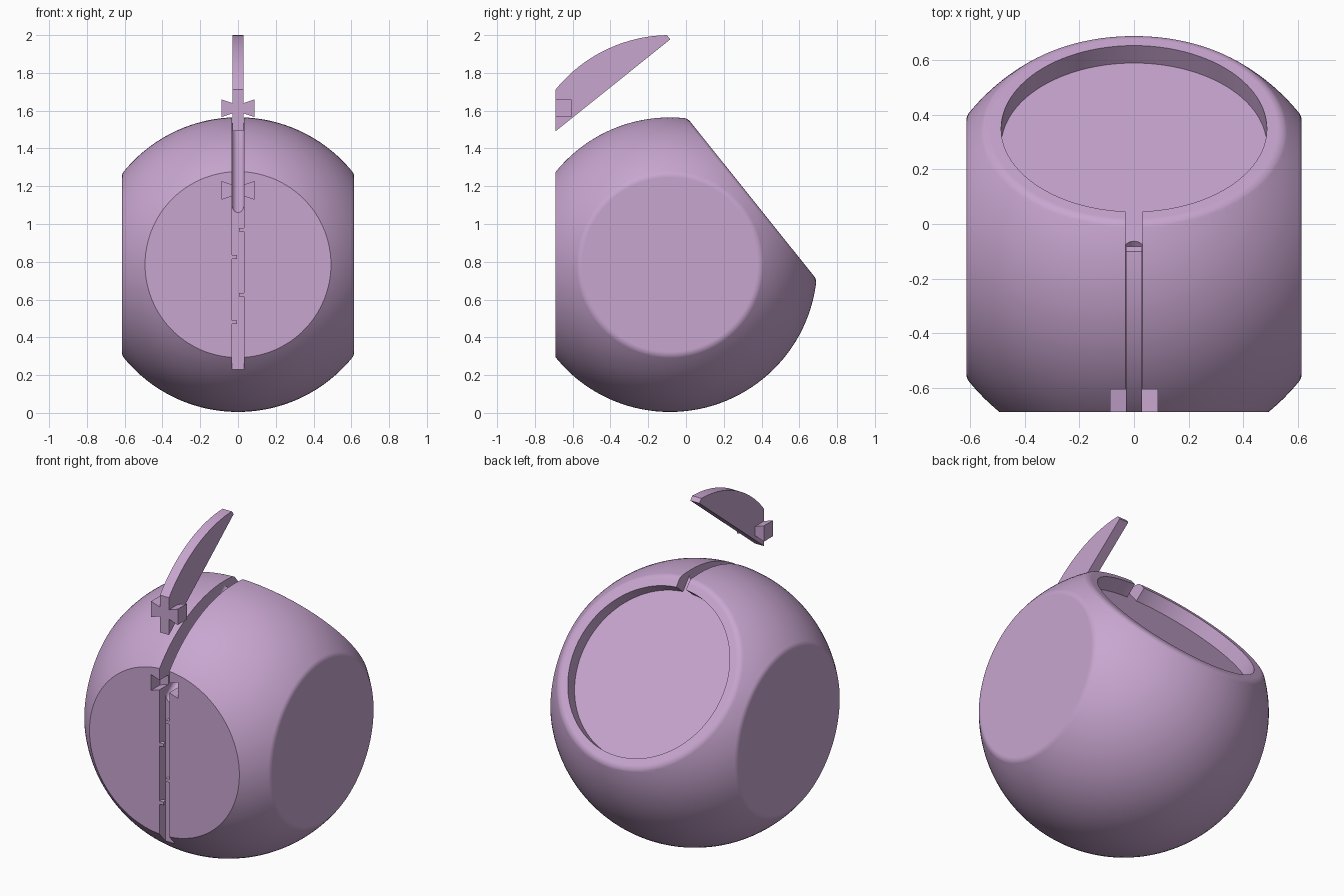
import bpy, bmesh
from math import sin, cos, pi, sqrt, atan2, radians
from mathutils import Matrix, Vector

if "Cube" in bpy.data.objects:
    bpy.data.objects.remove(bpy.data.objects["Cube"], do_unlink=True)

R = 0.78                                  # ball radius
CENTRE = Vector((0, -0.085, 0.785))
SIDE, TILT, FLOOR = 0.615, 0.557, 0.475   # distances of the flats from the centre
RECESS, FILLET = 0.487, 0.05
FRONT = -0.69
SLOT, CHORD = 0.032, 0.59                 # slot half width, offset of the tube axis
LIFT = 0.435                              # how far the fin floats above its slot
ANGLE = radians(51.3)

MOVE = Matrix.Translation(CENTRE)
TILTED = MOVE @ Matrix.Rotation(-ANGLE, 4, 'X')
SIDEWAYS = MOVE @ Matrix.Rotation(pi / 2, 4, 'Y')
FACING = Matrix.Rotation(pi / 2, 4, 'X')            # local z points to the front
PROFILE = Matrix(((0, 0, 1, 0), (1, 0, 0, 0), (0, 1, 0, 0), (0, 0, 0, 1)))
UP = Matrix.Translation((0, 0, LIFT))

lilac = bpy.data.materials.new("lilac")
lilac.use_nodes = True
lilac.diffuse_color = (0.58, 0.38, 0.63, 1)
lilac.node_tree.nodes["Principled BSDF"].inputs["Base Color"].default_value = lilac.diffuse_color


def finish(bm, name, matrix):
    bmesh.ops.recalc_face_normals(bm, faces=bm.faces)
    mesh = bpy.data.meshes.new(name)
    bm.to_mesh(mesh)
    bm.free()
    mesh.transform(matrix)
    mesh.materials.append(lilac)
    obj = bpy.data.objects.new(name, mesh)
    bpy.context.collection.objects.link(obj)
    return obj


def lathe(name, points, matrix, steps=128):
    """Revolve (radius, height) points about local z."""
    bm = bmesh.new()
    verts = [bm.verts.new((r, 0, h)) for r, h in points]
    edges = [bm.edges.new(pair) for pair in zip(verts, verts[1:])]
    bmesh.ops.spin(bm, geom=verts + edges, cent=(0, 0, 0), axis=(0, 0, 1),
                   angle=2 * pi, steps=steps)
    bmesh.ops.remove_doubles(bm, verts=bm.verts, dist=1e-5)
    return finish(bm, name, matrix)


def prism(name, points, low, high, matrix):
    """Extrude a flat outline along local z."""
    bm = bmesh.new()
    face = bm.faces.new([bm.verts.new((a, b, low)) for a, b in points])
    ext = bmesh.ops.extrude_face_region(bm, geom=[face])
    moved = [g for g in ext["geom"] if isinstance(g, bmesh.types.BMVert)]
    bmesh.ops.translate(bm, verts=moved, vec=(0, 0, high - low))
    return finish(bm, name, matrix)


def box(x, low, high):
    return [(-x, low), (x, low), (x, high), (-x, high)]


def combine(obj, tool, operation='DIFFERENCE'):
    mod = obj.modifiers.new("combine", 'BOOLEAN')
    mod.operation, mod.solver, mod.object = operation, 'EXACT', tool
    bpy.context.view_layer.objects.active = obj
    bpy.ops.object.modifier_apply(modifier=mod.name)
    bpy.data.objects.remove(tool, do_unlink=True)


def fillet(d, count=8):
    """Rounded corner between a flat at height d and the ball."""
    rc, hc = sqrt((R - FILLET) ** 2 - (d - FILLET) ** 2), d - FILLET
    end = atan2(hc, rc)
    angles = [pi / 2 + (end - pi / 2) * i / count for i in range(count + 1)]
    return [(rc + FILLET * cos(a), hc + FILLET * sin(a)) for a in angles], end


def groove(radius, top):
    """Round-bottomed channel outline, open away from the ball centre."""
    arc = [(radius * cos(pi * i / 16), -CHORD + radius * sin(pi * i / 16)) for i in range(17)]
    return arc + [(-radius, -top), (radius, -top)]


def bowtie(z):
    return [(-0.088, z - 0.047), (-0.028, z - 0.027), (0.028, z - 0.027), (0.088, z - 0.047),
            (0.088, z + 0.047), (0.028, z + 0.027), (-0.028, z + 0.027), (-0.088, z + 0.047)]


def shade(obj):
    bpy.ops.object.select_all(action='DESELECT')
    obj.select_set(True)
    bpy.context.view_layer.objects.active = obj
    bpy.ops.object.shade_smooth_by_angle(angle=radians(25))
    mod = obj.modifiers.new("even shading", 'WEIGHTED_NORMAL')
    mod.keep_sharp = True


# Ball with two rounded side flats
corner, end = fillet(SIDE)
belt = [(R * cos(end - 2 * end * i / 48), R * sin(end - 2 * end * i / 48)) for i in range(1, 48)]
outline = [(0, SIDE)] + corner + belt + [(r, -h) for r, h in reversed(corner)] + [(0, -SIDE)]
body = lathe("ball_body", outline, SIDEWAYS)

# Tilted rear flat with its rounded rim and round recess
corner, end = fillet(TILT)
r, h = corner[-1]
outer = (r + 0.5 * sin(end), h - 0.5 * cos(end))
combine(body, lathe("rear_cutter", [(0, FLOOR), (RECESS, FLOOR), (RECESS, TILT)] + corner +
                    [outer, (1.1, 1), (0, 1)], TILTED))

# Front flat
combine(body, prism("front_cutter", box(1, -1, 2), -FRONT, 1.5, FACING))

# Cable channel: down the front, over the top, into the recess
combine(body, prism("top_slot_cutter", groove(SLOT, 1), -1, FLOOR + 0.01, TILTED))
combine(body, prism("recess_slot_cutter", box(SLOT, -1, -0.3), FLOOR, 1, TILTED))
combine(body, prism("front_slot_cutter", box(SLOT, -0.1, 1.15), 0.633, 0.9, FACING))
combine(body, prism("lock_pocket_cutter", bowtie(1.178), 0.605, 0.9, FACING))
shade(body)

# Small nubs that hold the cable in the front slot
for i, z in enumerate((0.97, 0.825, 0.625, 0.48)):
    side = 1 if i % 2 == 0 else -1
    nub = [(side * 0.006, z - 0.01), (side * 0.036, z - 0.01),
           (side * 0.036, z + 0.01), (side * 0.006, z + 0.01)]
    prism("cable_nub_%d" % (i + 1), nub, 0.665, -FRONT - 0.0005, FACING)

# Floating cover fin: curved outer edge, straight grooved underside
start = atan2(sqrt(R ** 2 - (FRONT - CENTRE.y) ** 2), FRONT - CENTRE.y)
stop = ANGLE - pi / 2 + pi - atan2(FLOOR, sqrt(R ** 2 - FLOOR ** 2))
stop = (pi / 2 - ANGLE) + atan2(sqrt(R ** 2 - FLOOR ** 2), FLOOR)
arc = [(R * cos(start + (stop - start) * i / 32), R * sin(start + (stop - start) * i / 32))
       for i in range(33)]
tip = (FLOOR * sin(ANGLE) - CHORD * cos(ANGLE), FLOOR * cos(ANGLE) + CHORD * sin(ANGLE))
front_y = FRONT - CENTRE.y
heel = (front_y, (CHORD + front_y * cos(ANGLE)) / sin(ANGLE))
fin = prism("cover_fin", arc + [tip, heel], -0.03, 0.03, UP @ MOVE @ PROFILE)
combine(fin, prism("lock_key", bowtie(1.178), 0.605, -FRONT, UP @ FACING), 'UNION')
combine(fin, prism("fin_groove_cutter", groove(0.026, CHORD - 0.01), -1, 1, UP @ TILTED))
shade(fin)
